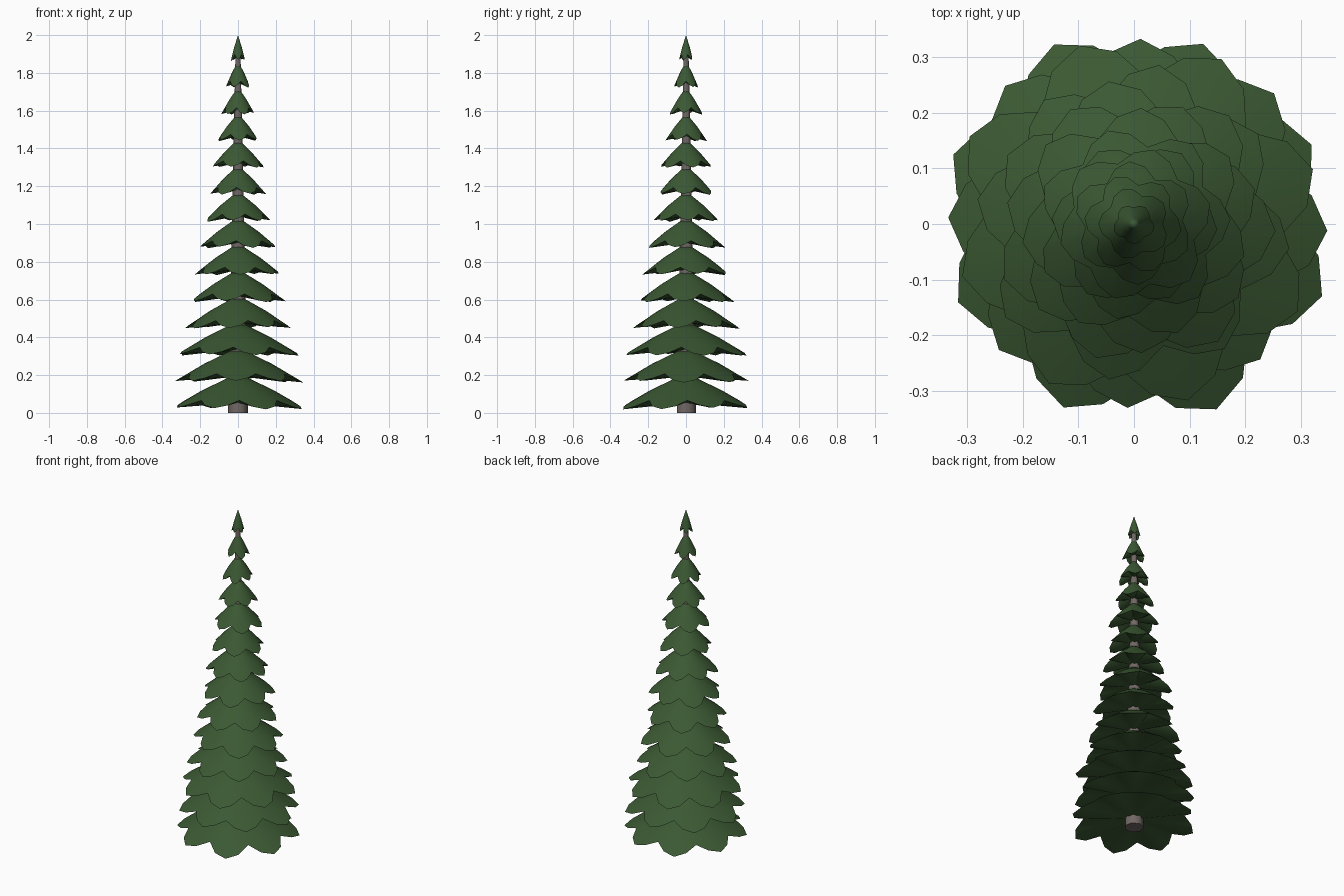
import bpy, bmesh, math, random

if "Cube" in bpy.data.objects:
    bpy.data.objects.remove(bpy.data.objects["Cube"])

random.seed(4)


def material(name, rgb):
    m = bpy.data.materials.new(name)
    m.diffuse_color = (*rgb, 1)
    m.use_nodes = True
    m.node_tree.nodes["Principled BSDF"].inputs["Base Color"].default_value = m.diffuse_color
    return m


GREEN = material("needle green", (0.044, 0.1, 0.033))
BARK = material("grey bark", (0.165, 0.137, 0.128))


def add_object(name, bm, mat, angle):
    bmesh.ops.recalc_face_normals(bm, faces=bm.faces)
    mesh = bpy.data.meshes.new(name)
    bm.to_mesh(mesh)
    bm.free()
    mesh.materials.append(mat)
    ob = bpy.data.objects.new(name, mesh)
    bpy.context.collection.objects.link(ob)
    bpy.ops.object.select_all(action='DESELECT')
    ob.select_set(True)
    bpy.context.view_layer.objects.active = ob
    bpy.ops.object.shade_smooth_by_angle(angle=math.radians(angle))


def drop(t):
    """Share of the tier height lost at radius share t: a slightly bulging cone."""
    return 0.9 * t if t < 0.5 else 0.45 + (t - 0.5) * 1.1


def branch_tier(name, radius, rim_z, height, lobes, turn):
    """Cone with a closed underside, its rim cut into rounded, drooping lobes."""
    bm = bmesh.new()
    apex = bm.verts.new((0, 0, rim_z + height))
    base = bm.verts.new((0, 0, rim_z + 0.18 * height))
    outline = (0.78, 0.93, 1.0, 0.93)          # notch, shoulder, tip, shoulder
    count = lobes * 4
    rings = [[], [], []]
    for i in range(count):
        if i % 4 == 0:
            reach = random.uniform(0.95, 1.01)
        a = turn + 2 * math.pi * (i - 2) / count
        edge = outline[i % 4] * (reach if i % 4 else 1)
        for ring, t in zip(rings, (0.25, 0.52, edge)):
            r = t * radius
            ring.append(bm.verts.new((r * math.cos(a), r * math.sin(a),
                                      rim_z + height * (1 - drop(t)))))
    for i in range(count):
        j = (i + 1) % count
        bm.faces.new((apex, rings[0][i], rings[0][j]))
        for a, b in zip(rings, rings[1:]):
            bm.faces.new((a[i], b[i], b[j], a[j]))
        bm.faces.new((base, rings[2][j], rings[2][i]))
    add_object(name, bm, GREEN, 60)


# Trunk: tapered, seven sides
bm = bmesh.new()
bmesh.ops.create_cone(bm, cap_ends=True, segments=7, radius1=0.054,
                      radius2=0.014, depth=1.89)
bmesh.ops.translate(bm, verts=bm.verts, vec=(0, 0, 0.945))
add_object("trunk", bm, BARK, 60)

# Branch tiers from the ground up
radii = (0.362, 0.345, 0.335, 0.288, 0.258, 0.235, 0.213,
         0.18, 0.152, 0.143, 0.112, 0.09, 0.066, 0.038)
lobe_counts = (8, 8, 8, 8, 7, 7, 7, 7, 6, 6, 6, 6, 5, 5)
last = len(radii) - 1
for n, (radius, lobes) in enumerate(zip(radii, lobe_counts)):
    k = n / last
    branch_tier(f"branch_tier_{n + 1}", radius, 0.02 + 1.845 * k,
                0.19 - 0.055 * k, lobes, math.radians(24 + 19 * n))
